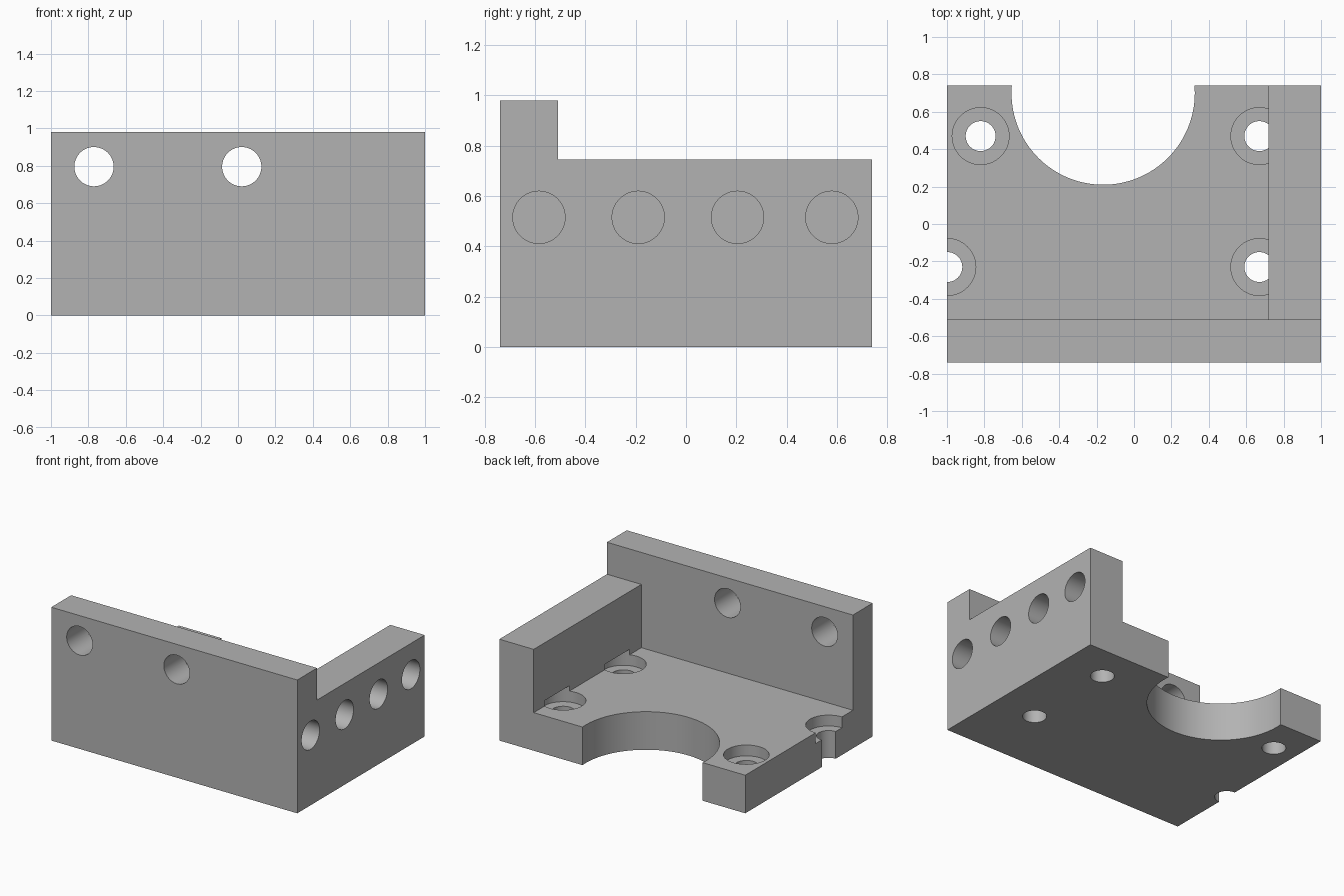
import bpy
import math
from mathutils import Vector

if "Cube" in bpy.data.objects:
    bpy.data.objects.remove(bpy.data.objects["Cube"])

FLOOR = 0.28      # base plate thickness
SIDE_TOP = 0.745  # side wall height
HEIGHT = 0.98     # front wall height
HALF_Y = 0.74

grey = bpy.data.materials.new("machined grey")
grey.diffuse_color = (0.45, 0.45, 0.45, 1)
grey.use_nodes = True
grey.node_tree.nodes["Principled BSDF"].inputs["Base Color"].default_value = grey.diffuse_color


def box(name, lo, hi):
    lo, hi = Vector(lo), Vector(hi)
    bpy.ops.mesh.primitive_cube_add(size=1, location=(lo + hi) / 2)
    ob = bpy.context.object
    ob.name = name
    ob.scale = hi - lo
    bpy.ops.object.transform_apply(location=True, rotation=True, scale=True)
    return ob


def rod(name, start, end, radius, sides=64):
    start, end = Vector(start), Vector(end)
    axis = end - start
    bpy.ops.mesh.primitive_cylinder_add(
        vertices=sides, radius=radius, depth=axis.length,
        location=(start + end) / 2,
        rotation=axis.to_track_quat('Z', 'Y').to_euler())
    ob = bpy.context.object
    ob.name = name
    return ob


def cut(target, cutter):
    cutter.hide_render = True
    mod = target.modifiers.new("cut", 'BOOLEAN')
    mod.operation = 'DIFFERENCE'
    mod.solver = 'EXACT'
    mod.object = cutter
    bpy.context.view_layer.objects.active = target
    bpy.ops.object.modifier_apply(modifier=mod.name)
    bpy.data.objects.remove(cutter, do_unlink=True)


# Solid block, then cleared to leave base plate, side wall and front wall
bracket = box("bracket", (-1, -HALF_Y, 0), (1, HALF_Y, HEIGHT))
cut(bracket, box("side_step", (-2, -0.51, SIDE_TOP), (2, 2, 2)))
cut(bracket, box("pocket", (-2, -0.51, FLOOR), (0.72, 2, 2)))

# Large round recess in the back edge
cut(bracket, rod("recess", (-0.165, 0.70, -0.2), (-0.165, 0.70, 0.6), 0.49, 128))

# Counterbored mounting holes; the bores slightly undercut the side wall
for x, y in ((-0.82, 0.47), (0.67, 0.47), (0.67, -0.23), (-0.998, -0.23)):
    cut(bracket, rod("counterbore", (x, y, 0.20), (x, y, 0.32), 0.152))
    cut(bracket, rod("screw_hole", (x, y, -0.1), (x, y, 0.25), 0.08))

# Through holes in the front wall
for x in (-0.77, 0.02):
    cut(bracket, rod("front_hole", (x, -1, 0.795), (x, -0.4, 0.795), 0.105))

# Blind holes in the side wall
for y in (-0.585, -0.19, 0.205, 0.58):
    cut(bracket, rod("side_hole", (1.2, y, 0.515), (0.78, y, 0.515), 0.104))

# Finish
bracket.data.materials.clear()
bracket.data.materials.append(grey)
for p in bracket.data.polygons:
    p.material_index = 0
bpy.ops.object.select_all(action='DESELECT')
bracket.select_set(True)
bpy.context.view_layer.objects.active = bracket
bpy.ops.object.shade_smooth_by_angle(angle=math.radians(30))
